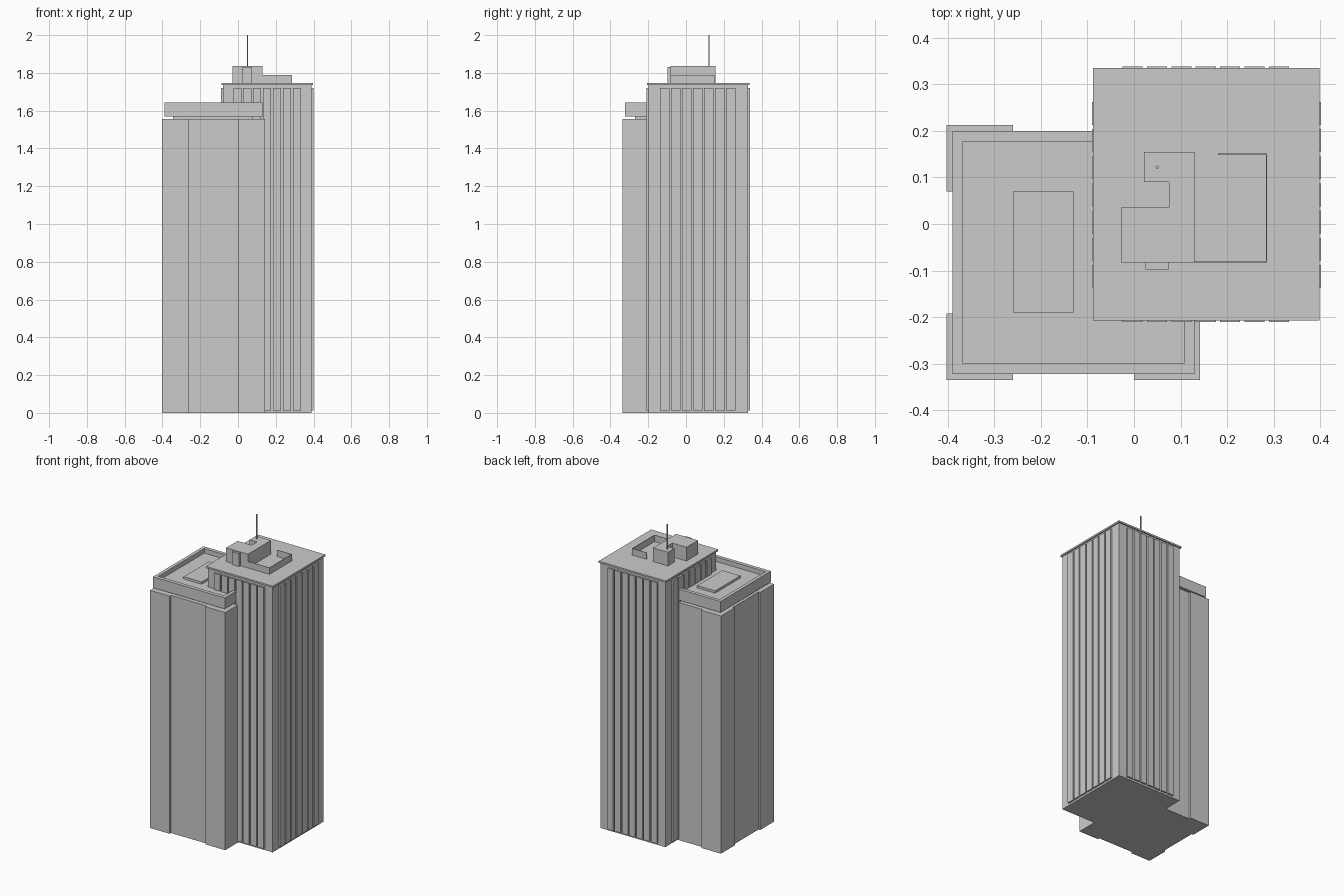
import bpy, bmesh


def prism(name, pts, z0, z1):
    """Extrude a plan outline between two heights."""
    bm = bmesh.new()
    face = bm.faces.new([bm.verts.new((x, y, z0)) for x, y in pts])
    ext = bmesh.ops.extrude_face_region(bm, geom=[face])
    for v in ext["geom"]:
        if isinstance(v, bmesh.types.BMVert):
            v.co.z = z1
    bmesh.ops.recalc_face_normals(bm, faces=bm.faces)
    me = bpy.data.meshes.new(name)
    bm.to_mesh(me)
    bm.free()
    ob = bpy.data.objects.new(name, me)
    bpy.context.collection.objects.link(ob)
    return ob


def box(name, x0, x1, y0, y1, z0, z1):
    return prism(name, [(x0, y0), (x1, y0), (x1, y1), (x0, y1)], z0, z1)


# Tall tower: core and thin roof slab
box("tall_tower_core", -0.079, 0.390, -0.199, 0.327, 0, 1.736)
box("tall_tower_roof_slab", -0.088, 0.398, -0.207, 0.335, 1.736, 1.747)

# Vertical facade strips, seven on each of the four sides
for i in range(7):
    x = -0.025 + i * 0.0525
    box("front_strip", x, x + 0.043, -0.210, -0.199, 0.012, 1.72)
    box("back_strip", x, x + 0.043, 0.327, 0.338, 0.012, 1.72)
    y = -0.137 + i * 0.0583
    box("left_strip", -0.090, -0.079, y, y + 0.049, 0.012, 1.72)
    box("right_strip", 0.390, 0.401, y, y + 0.049, 0.012, 1.72)

# Lower tower: footprint with projecting corner piers
prism("lower_tower_body", [
    (-0.402, -0.335), (-0.26, -0.335), (-0.26, -0.322), (0.0, -0.322),
    (0.0, -0.335), (0.142, -0.335), (0.142, -0.15), (-0.05, -0.15),
    (-0.05, 0.2), (-0.26, 0.2), (-0.26, 0.213), (-0.402, 0.213),
    (-0.402, 0.07), (-0.39, 0.07), (-0.39, -0.192), (-0.402, -0.192)], 0, 1.555)

# Recessed neck, crown, and parapet around the sunken roof
box("lower_tower_neck", -0.344, 0.08, -0.27, 0.15, 1.555, 1.57)
box("lower_tower_crown", -0.39, 0.13, -0.322, 0.2, 1.57, 1.612)
box("parapet_front", -0.39, 0.13, -0.322, -0.298, 1.612, 1.642)
box("parapet_back", -0.39, -0.08, 0.177, 0.2, 1.612, 1.642)
box("parapet_left", -0.39, -0.368, -0.298, 0.177, 1.612, 1.642)
box("parapet_right", 0.108, 0.13, -0.298, -0.199, 1.612, 1.642)
box("roof_pad", -0.26, -0.13, -0.19, 0.07, 1.612, 1.627)

# Penthouse on the tall tower with a stepped rear wing and front bay
ROOF = 1.747
prism("penthouse", [
    (-0.028, -0.083), (0.13, -0.083), (0.13, 0.155), (0.022, 0.155),
    (0.022, 0.09), (0.075, 0.09), (0.075, 0.035), (-0.028, 0.035)], ROOF, 1.837)
box("penthouse_bay", 0.025, 0.075, -0.098, -0.083, ROOF, 1.832)

# Thin screen wall wrapping the equipment yard
prism("screen_wall", [
    (0.13, -0.083), (0.286, -0.083), (0.286, 0.151), (0.18, 0.151),
    (0.18, 0.148), (0.283, 0.148), (0.283, -0.080), (0.13, -0.080)], ROOF, 1.79)

# Mast
bpy.ops.mesh.primitive_cylinder_add(vertices=8, radius=0.0035, depth=0.165,
                                    location=(0.05, 0.122, 1.9175))
bpy.context.object.name = "mast"
